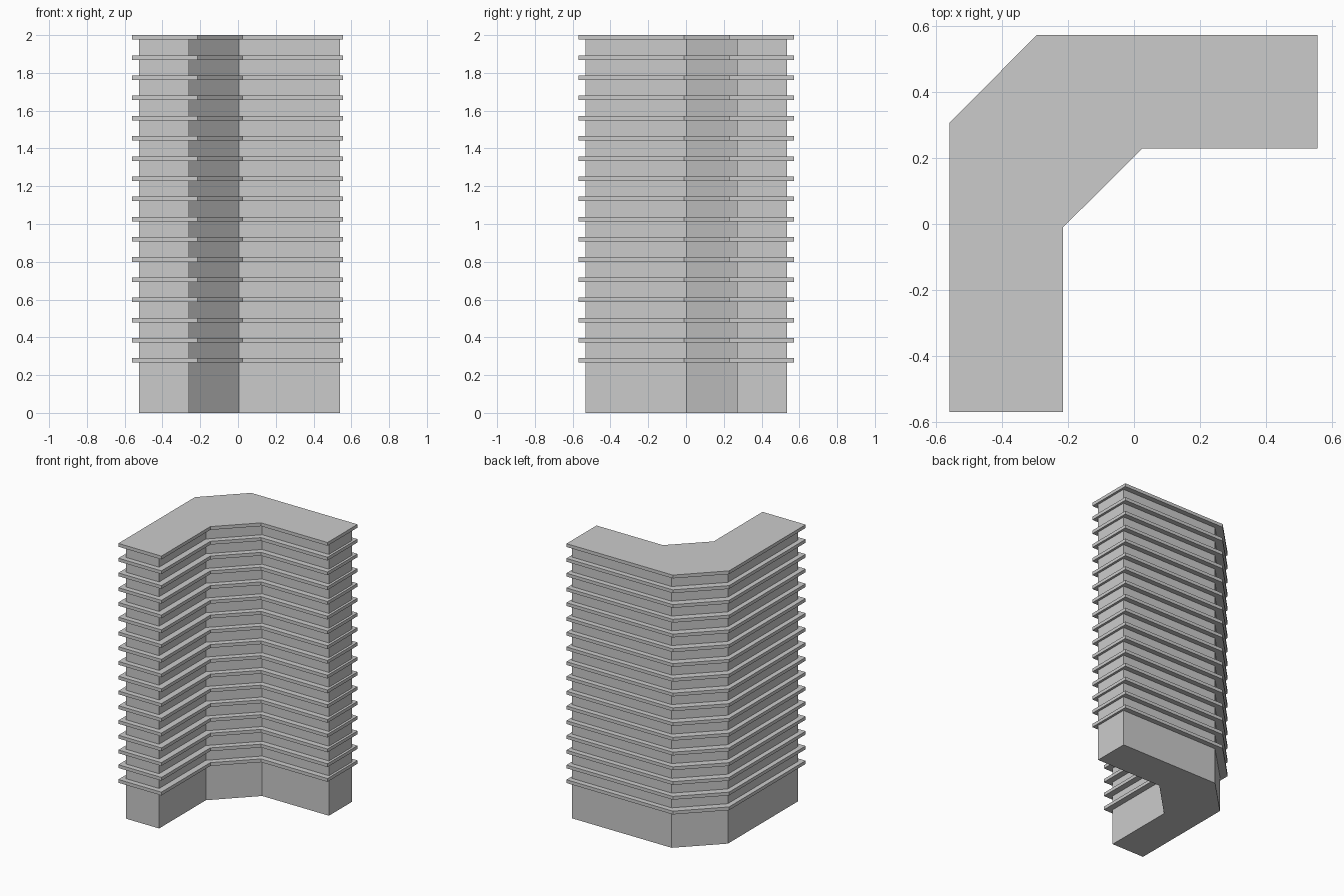
import bpy, bmesh

if "Cube" in bpy.data.objects:
    bpy.data.objects.remove(bpy.data.objects["Cube"])

def prism(name, outline, z0, z1):
    """Extrude a counter-clockwise plan outline from z0 to z1."""
    bm = bmesh.new()
    base = bm.faces.new([bm.verts.new((x, y, z0)) for x, y in outline])
    ext = bmesh.ops.extrude_face_region(bm, geom=[base], use_keep_orig=True)
    top = [v for v in ext["geom"] if isinstance(v, bmesh.types.BMVert)]
    bmesh.ops.translate(bm, verts=top, vec=(0, 0, z1 - z0))
    bmesh.ops.recalc_face_normals(bm, faces=bm.faces)
    mesh = bpy.data.meshes.new(name)
    bm.to_mesh(mesh)
    bm.free()
    obj = bpy.data.objects.new(name, mesh)
    bpy.context.collection.objects.link(obj)
    return obj

# L-shaped plans with chamfered corners
core_plan = [(-0.525, -0.532), (-0.26, -0.532), (-0.26, 0.003), (0.005, 0.27),
             (0.54, 0.27), (0.54, 0.535), (-0.26, 0.535), (-0.525, 0.27)]
slab_plan = [(-0.56, -0.57), (-0.215, -0.57), (-0.215, -0.01), (0.025, 0.229),
             (0.557, 0.229), (0.557, 0.573), (-0.295, 0.573), (-0.56, 0.307)]

# Tower body, ending inside the roof slab
prism("tower_body", core_plan, 0.0, 1.99)

# Projecting floor slabs, the topmost being the roof
FLOORS, SPACING, THICKNESS = 17, 0.1069, 0.024
for i in range(FLOORS):
    top = 2.0 - (FLOORS - 1 - i) * SPACING
    name = "roof_slab" if i == FLOORS - 1 else f"floor_slab_{i + 1:02d}"
    prism(name, slab_plan, top - THICKNESS, top)
